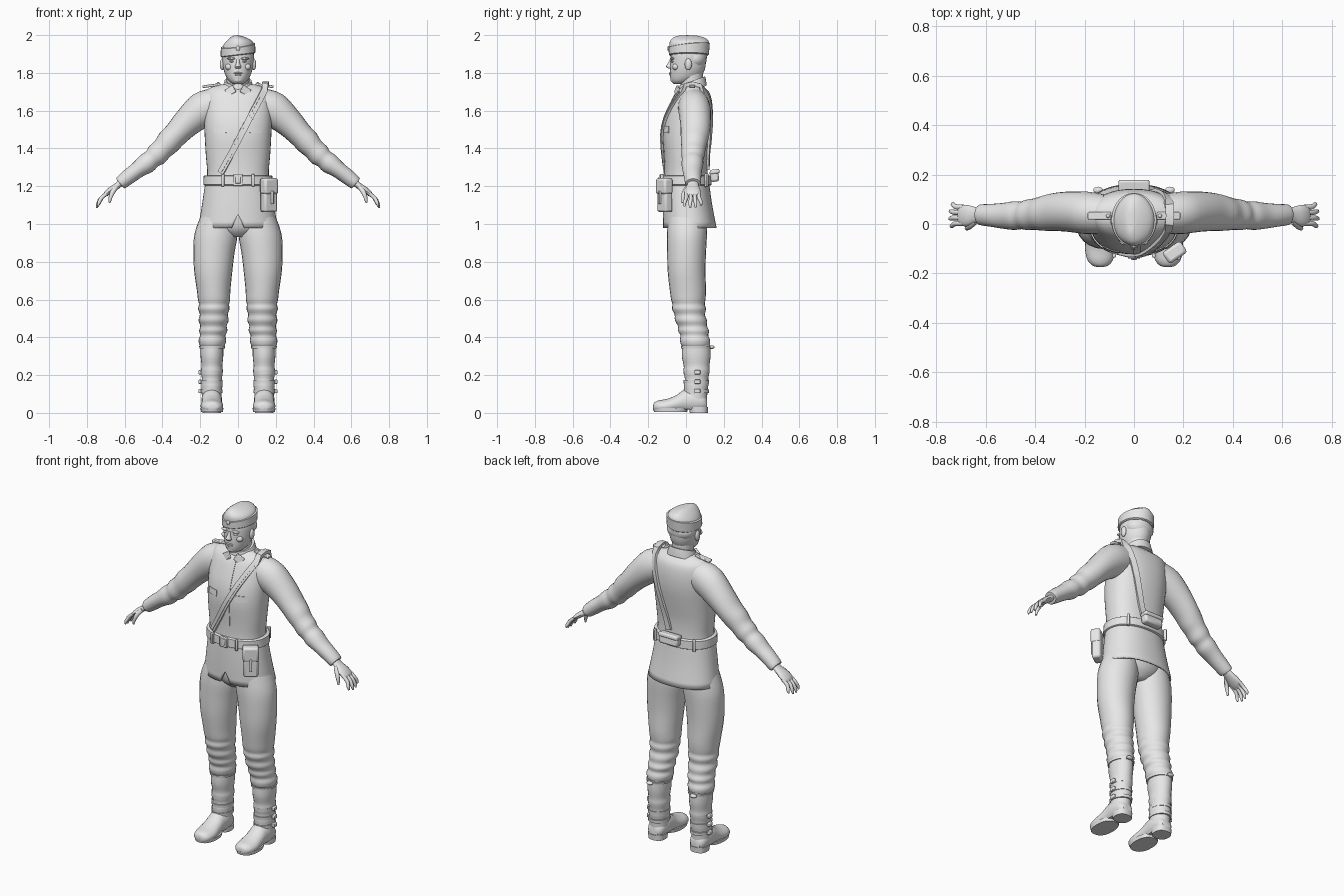
import bpy, bmesh, math
from math import sin, cos, pi, radians
from mathutils import Vector, Matrix
from mathutils.bvhtree import BVHTree

cloth = bpy.data.materials.new("plain grey")
cloth.diffuse_color = (0.8, 0.8, 0.8, 1)


def finish(name, bm, mirror=False, smooth=40, bevel=0):
    bmesh.ops.recalc_face_normals(bm, faces=bm.faces[:])
    me = bpy.data.meshes.new(name)
    bm.to_mesh(me)
    bm.free()
    ob = bpy.data.objects.new(name, me)
    bpy.context.collection.objects.link(ob)
    me.materials.append(cloth)
    bpy.ops.object.select_all(action='DESELECT')
    ob.select_set(True)
    bpy.context.view_layer.objects.active = ob
    bpy.ops.object.shade_smooth_by_angle(angle=radians(smooth))
    if bevel:
        b = ob.modifiers.new("bevel", 'BEVEL')
        b.width, b.segments = bevel, 2
    if mirror:
        ob.modifiers.new("mirror", 'MIRROR')
    return ob


def spline(rings, sub):
    """Smooth interpolation between cross-sections."""
    out = []
    for i in range(len(rings) - 1):
        a, b, c, d = (rings[max(0, min(len(rings) - 1, i + k))] for k in (-1, 0, 1, 2))
        for s in range(sub):
            t = s / sub
            out.append([0.5 * (2*q + (r-p)*t + (2*p-5*q+4*r-w)*t*t + (3*q-p-3*r+w)*t**3)
                        for p, q, r, w in zip(a, b, c, d)])
    return out + [list(rings[-1])]


def loft(name, rings, n=24, sub=3, v=(0, 1, 0), power=2.0, caps=True, hook=None, **kw):
    """Rings are (x, y, z, radius u, radius v, tilt of u in degrees)."""
    bm = bmesh.new()
    rows, v = [], Vector(v)
    for r in spline([tuple(r) + (0,) * (6 - len(r)) for r in rings], sub):
        u = Vector((cos(radians(r[5])), 0, sin(radians(r[5]))))
        row = []
        for k in range(n):
            a = 2 * pi * k / n
            ca, sa = [math.copysign(abs(w) ** (2 / power), w) for w in (cos(a), sin(a))]
            co = Vector(r[:3]) + u * (r[3] * ca) + v * (r[4] * sa)
            row.append(bm.verts.new(hook(co) if hook else co))
        rows.append(row)
    for a, b in zip(rows, rows[1:]):
        for k in range(n):
            bm.faces.new((a[k], a[(k+1) % n], b[(k+1) % n], b[k]))
    if caps:
        bm.faces.new(rows[0])
        bm.faces.new(rows[-1])
    return finish(name, bm, **kw)


def box(name, loc, size, rot=(0, 0, 0), bevel=0.004, **kw):
    bm = bmesh.new()
    bmesh.ops.create_cube(bm, size=1)
    m = Matrix.Translation(loc)
    for ang, ax in zip(rot, 'XYZ'):
        m = m @ Matrix.Rotation(radians(ang), 4, ax)
    bm.transform(m @ Matrix.Diagonal((*size, 1)))
    return finish(name, bm, bevel=bevel, **kw)


def ball(name, loc, radii, **kw):
    bm = bmesh.new()
    bmesh.ops.create_uvsphere(bm, u_segments=16, v_segments=10, radius=1)
    bm.transform(Matrix.Translation(loc) @ Matrix.Diagonal((*radii, 1)))
    return finish(name, bm, smooth=80, **kw)


# Jacket body
torso = loft("jacket_body", [
    (0, 0, 1.22, .166, .118), (0, 0, 1.28, .163, .114), (0, 0, 1.36, .17, .116),
    (0, .004, 1.46, .176, .126), (0, .015, 1.55, .18, .126), (0, .028, 1.63, .18, .112),
    (0, .035, 1.69, .172, .092), (0, .036, 1.72, .15, .066), (0, .036, 1.738, .09, .045)],
    n=40, power=2.3)
tree = BVHTree.FromPolygons([p.co for p in torso.data.vertices],
                            [p.vertices[:] for p in torso.data.polygons])


def on_torso(x, z, side):
    hit, nor, _, _ = tree.ray_cast(Vector((x, side, z)), Vector((0, -side, 0)))
    return hit, (nor if nor.y * side > 0 else -nor)


def ribbon(name, path, width, thick, **kw):
    bm, rows = bmesh.new(), []
    for i, (p, nor) in enumerate(path):
        t = path[min(i + 1, len(path) - 1)][0] - path[max(i - 1, 0)][0]
        s = t.cross(nor).normalized() * width / 2
        rows.append([bm.verts.new(q) for q in
                     (p - s - nor * .01, p + s - nor * .01, p + s + nor * thick, p - s + nor * thick)])
    for a, b in zip(rows, rows[1:]):
        for k in range(4):
            bm.faces.new((a[k], a[(k+1) % 4], b[(k+1) % 4], b[k]))
    bm.faces.new(rows[0])
    bm.faces.new(rows[-1])
    return finish(name, bm, **kw)


def line(x0, z0, x1, z1, side, n=12):
    return [on_torso(x0 + (x1-x0)*i/n, z0 + (z1-z0)*i/n, side) for i in range(n + 1)]


# Shoulder strap: up the chest, over the shoulder and down the back
over = [(Vector((.143, .0, 1.735)), Vector((0, -.4, .9))), (Vector((.146, .035, 1.742)), Vector((0, 0, 1))),
        (Vector((.143, .075, 1.732)), Vector((0, .4, .9)))]
ribbon("shoulder_strap", line(-.09, 1.27, .135, 1.70, -1) + over + line(.138, 1.70, .03, 1.29, 1), .034, .012)
ribbon("strap_ridge", line(-.088, 1.275, .133, 1.695, -1), .012, .016)
# Front fly and pocket flaps
ribbon("jacket_fly", line(.012, 1.27, .012, 1.69, -1), .03, .003)
for s in (-1, 1):
    ribbon("pocket_flap", line(s * .06, 1.50, s * .125, 1.50, -1, 5), .035, .004)


# Skirt of the jacket with a front vent
def vent(co):
    if co.y < 0 and abs(co.x) < .004 and co.z < 1.05:
        co.z = 1.05
    return co


skirt = loft("jacket_skirt", [
    (0, 0, 1.25, .166, .119), (0, .002, 1.2, .176, .123), (0, .008, 1.1, .191, .131),
    (0, .02, .98, .21, .142)], n=48, power=2.2, caps=False, hook=vent)
sol = skirt.modifiers.new("thickness", 'SOLIDIFY')
sol.thickness = .008

# Belt, buckle, pouches
loft("belt", [(0, .002, 1.205, .18, .13), (0, .002, 1.208, .184, .134), (0, .002, 1.255, .182, .132),
              (0, .002, 1.258, .177, .128)], n=40, sub=1, power=2.2)
box("belt_buckle", (0, -.133, 1.232), (.05, .014, .062))
box("belt_buckle_plate", (0, -.139, 1.232), (.026, .012, .036))
box("belt_loop", (.08, -.127, 1.232), (.014, .018, .066), (0, 0, 14), mirror=True)
box("belt_loop_back", (.13, .108, 1.232), (.016, .018, .07), (0, 0, -35), mirror=True)
turn = (0, 0, 35)
box("side_pouch", (.163, -.112, 1.145), (.082, .05, .165), turn, .012)
box("side_pouch_flap", (.165, -.115, 1.2), (.088, .056, .085), turn, .012)
box("side_pouch_strap", (.182, -.139, 1.14), (.016, .01, .07), turn)
box("back_pouch", (0, .15, 1.255), (.12, .046, .062), (8, 0, 0), .012)
box("back_pouch_lid", (0, .152, 1.277), (.126, .052, .024), (8, 0, 0), .008)

# Sleeves with soft folds, and epaulettes
loft("sleeve", [
    (.12, .04, 1.63, .09, .08, 82), (.19, .045, 1.605, .093, .086, 58), (.272, .05, 1.535, .077, .081, 49),
    (.33, .048, 1.474, .067, .076, 47), (.37, .043, 1.432, .066, .07, 46), (.40, .04, 1.398, .058, .064, 46),
    (.43, .037, 1.367, .06, .062, 48), (.455, .035, 1.345, .051, .056, 50), (.485, .034, 1.32, .054, .058, 51),
    (.53, .033, 1.287, .044, .052, 51), (.58, .035, 1.25, .041, .046, 51), (.62, .037, 1.218, .036, .042, 51),
    (.625, .037, 1.214, .028, .036, 51)], mirror=True)
box("epaulette", (.14, .033, 1.733), (.095, .03, .014), (0, 8, 0), mirror=True)
ball("epaulette_button", (.105, .033, 1.745), (.008, .008, .006), mirror=True)

# Hands
loft("palm", [(.605, .037, 1.23, .02, .026, 51), (.64, .036, 1.202, .017, .032, 52),
              (.675, .034, 1.178, .017, .043, 50), (.7, .034, 1.158, .013, .041, 45),
              (.71, .034, 1.148, .007, .034, 42)], n=16, mirror=True)
for i, (y, reach) in enumerate([(.002, .9), (.025, 1.0), (.047, .97), (.069, .82)]):
    tip = y + (y - .034) * .3
    loft("finger", [(.69, y, 1.165, .01, .01, 45), (.69 + .036*reach, y, 1.165 - .03*reach, .0105, .0105, 35),
                    (.69 + .052*reach, tip, 1.165 - .06*reach, .009, .009, 20),
                    (.69 + .057*reach, tip, 1.165 - .08*reach, .004, .005, 10)], n=10, mirror=True)
loft("thumb", [(.64, .012, 1.2, .012, .014, 45), (.662, -.008, 1.172, .013, .012, 30),
               (.675, -.016, 1.14, .01, .01, 15), (.68, -.018, 1.112, .005, .005, 10)], n=10, mirror=True)

# Trousers: seat and legs with gathered folds
loft("trouser_seat", [(0, .01, 1.16, .16, .11), (0, .01, 1.04, .175, .115), (0, .008, .97, .13, .1),
                      (0, .008, .93, .05, .06)])
loft("trouser_leg", [
    (.105, .008, 1.05, .09, .1), (.116, .005, .95, .114, .106), (.127, .003, .85, .109, .103),
    (.131, .003, .75, .101, .1), (.129, .01, .65, .089, .096), (.127, .012, .60, .085, .091),
    (.127, .014, .575, .08, .086), (.128, .016, .55, .083, .09), (.128, .02, .52, .074, .08),
    (.129, .026, .49, .08, .085), (.13, .034, .46, .07, .077), (.131, .04, .435, .075, .082),
    (.134, .044, .41, .067, .074), (.136, .048, .385, .073, .08), (.137, .05, .358, .067, .075),
    (.137, .052, .345, .055, .062)], mirror=True)

# Boots
loft("boot_shaft", [
    (.138, .054, .36, .06, .074), (.138, .054, .3, .06, .076), (.138, .056, .25, .055, .068),
    (.138, .056, .22, .058, .069), (.138, .056, .18, .053, .062), (.138, .054, .15, .056, .065),
    (.139, .052, .11, .053, .061), (.139, .052, .05, .053, .06)], mirror=True)


def flat_sole(co):
    co.z = max(co.z, .018)
    return co


loft("boot_foot", [
    (.139, .112, .045, .03, .03), (.139, .09, .055, .048, .048), (.139, .04, .065, .055, .065),
    (.139, -.01, .062, .053, .06), (.139, -.05, .048, .055, .047), (.138, -.1, .036, .06, .038),
    (.137, -.145, .033, .052, .033), (.136, -.168, .031, .032, .024), (.136, -.174, .03, .012, .01)],
    v=(0, 0, 1), hook=flat_sole, mirror=True)
loft("boot_sole", [(.138, -.082, .006, .058, .088), (.138, -.082, .026, .061, .093)], sub=1, power=2.3, mirror=True)
loft("boot_heel", [(.139, .068, 0, .049, .048), (.139, .066, .032, .052, .051)], sub=1, power=2.5, mirror=True)
for z in (.115, .165, .215):
    loft("boot_strap", [(.139, .055, z - .009, .057, .067), (.139, .055, z + .009, .058, .068)],
         sub=1, mirror=True)
    box("boot_buckle", (.2, .06, z), (.018, .032, .022), mirror=True)
loft("boot_tie", [(.137, .053, .342, .067, .079), (.137, .053, .354, .069, .08)], sub=1, mirror=True)
ball("boot_tie_knot", (.145, .137, .348), (.02, .014, .01), mirror=True)

# Neck and collar
loft("neck", [(0, .034, 1.68, .066, .062), (0, .03, 1.74, .06, .06), (0, .026, 1.81, .062, .064)])


def collar_slope(co):
    co.z += (co.y - .03) * .35
    return co


loft("collar", [(0, .034, 1.705, .088, .076), (0, .034, 1.735, .078, .072), (0, .034, 1.757, .071, .067),
                (0, .034, 1.757, .064, .06)], sub=1, n=32, hook=collar_slope)
box("collar_point", (.04, -.047, 1.705), (.05, .012, .042), (-22, 28, 22), mirror=True)

# Head and face
loft("head", [
    (0, -.03, 1.742, .026, .036), (0, -.02, 1.755, .045, .058), (0, -.002, 1.78, .063, .082),
    (0, .008, 1.82, .077, .092), (0, .012, 1.86, .083, .094), (0, .016, 1.9, .084, .096),
    (0, .016, 1.95, .07, .085)], n=28)
ball("hair", (0, .046, 1.875), (.085, .064, .06))
loft("nose", [(0, -.078, 1.872, .008, .008), (0, -.086, 1.85, .01, .011), (0, -.09, 1.833, .016, .016),
              (0, -.084, 1.822, .012, .008)], n=12)
ball("brow", (.034, -.073, 1.876), (.024, .012, .007), mirror=True)
ball("eye", (.033, -.07, 1.861), (.013, .011, .006), mirror=True)
ball("cheek", (.046, -.054, 1.832), (.022, .018, .018), mirror=True)
ball("upper_lip", (0, -.08, 1.799), (.024, .01, .005))
ball("lower_lip", (0, -.079, 1.79), (.02, .01, .006))
ball("chin", (0, -.064, 1.763), (.026, .018, .016))
ball("ear", (.084, .012, 1.845), (.012, .019, .031), mirror=True)


# Folded side cap, worn at a slight tilt
def cap_tilt(co):
    co.z += co.x * .12
    return co


def flap_edge(co):
    if co.z > 1.93:
        co.z += .1 * (co.y + .03)
    return cap_tilt(co)


loft("cap_crown", [
    (0, .015, 1.892, .086, .1), (0, .017, 1.93, .087, .104), (0, .018, 1.96, .075, .105),
    (-.006, .016, 1.983, .047, .09), (-.012, .01, 1.997, .02, .055), (-.012, .008, 2.0, .006, .03)],
    n=32, hook=cap_tilt)
loft("cap_flap", [(0, .015, 1.893, .087, .101), (0, .015, 1.897, .092, .106), (0, .017, 1.94, .091, .109),
                  (0, .017, 1.943, .082, .102)], sub=1, n=32, hook=flap_edge)
ball("cap_badge", (0, -.093, 1.93), (.011, .006, .013))
